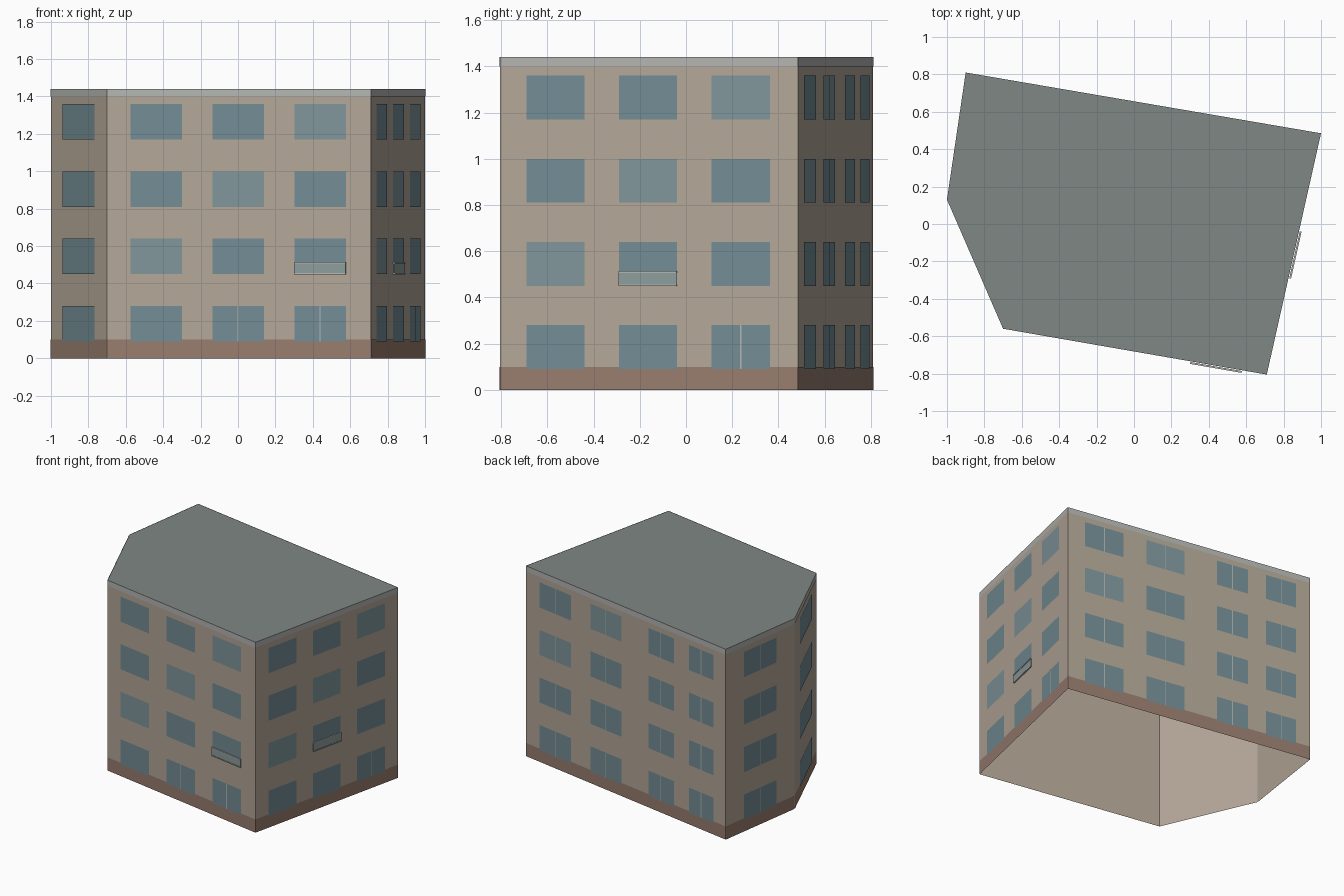
import bpy, bmesh
from mathutils import Vector

if "Cube" in bpy.data.objects:
    bpy.data.objects.remove(bpy.data.objects["Cube"])

H = 1.44
PLAN = [Vector(p) for p in [(-0.9, 0.81), (-1.0, 0.13), (-0.7, -0.56), (0.71, -0.805), (1.0, 0.485)]]
FLOORS = [(0.09, 0.28), (0.45, 0.64), (0.81, 1.0), (1.17, 1.36)]


def material(name, r, g, b):
    m = bpy.data.materials.new(name)
    m.diffuse_color = tuple((c / 255) ** 2.2 for c in (r, g, b)) + (1,)
    m.use_nodes = True
    m.node_tree.nodes["Principled BSDF"].inputs["Base Color"].default_value = m.diffuse_color
    return m


WALL = material("render_tan", 178, 165, 150)
PLINTH = material("plinth_brown", 150, 124, 110)
TRIM = material("trim_grey", 178, 180, 177)
ROOF = material("roof_grey", 126, 134, 130)
GLASS = material("glass", 114, 139, 147)
PALE = material("glass_pale", 126, 148, 153)
PANEL = material("balcony_panel", 140, 155, 155)


def mesh_object(name, polygons, mat):
    bm = bmesh.new()
    for poly in polygons:
        bm.faces.new([bm.verts.new(p) for p in poly])
    bmesh.ops.remove_doubles(bm, verts=bm.verts, dist=1e-5)
    me = bpy.data.meshes.new(name)
    bm.to_mesh(me)
    bm.free()
    me.materials.append(mat)
    ob = bpy.data.objects.new(name, me)
    bpy.context.collection.objects.link(ob)
    return ob


def rect(side, u0, u1, z0, z1, out):
    """Upright rectangle on a side of the plan; u runs 0-1 along the wall."""
    a, b = PLAN[side], PLAN[(side + 1) % 5]
    d = b - a
    n = Vector((d.y, -d.x)).normalized() * out
    p, q = a + d * u0 + n, a + d * u1 + n
    return [(p.x, p.y, z0), (q.x, q.y, z0), (q.x, q.y, z1), (p.x, p.y, z1)]


def bar(name, side, u0, u1, z0, z1, out0, out1, mat):
    """Thin box standing off a wall."""
    i, o = rect(side, u0, u1, z0, z1, out0), rect(side, u0, u1, z0, z1, out1)
    quads = [[i[k], i[(k + 1) % 4], o[(k + 1) % 4], o[k]] for k in range(4)]
    return mesh_object(name, [o, i[::-1]] + [[v for v in q[::-1]] for q in quads], mat)


def ring(name, z0, z1, out, mat):
    return mesh_object(name, [rect(s, 0, 1, z0, z1, out) for s in range(5)], mat)


# Shell: open underneath, with plinth and roof edge bands
ring("walls", 0, H, 0, WALL)
ring("plinth", 0, 0.10, 0.002, PLINTH)
ring("roof_edge", 1.40, H, 0.002, TRIM)
mesh_object("roof", [[(p.x, p.y, H) for p in PLAN]], ROOF)

# Window columns per side: (start, end) along the wall
THREE = [(0.089, 0.284), (0.4, 0.595), (0.711, 0.906)]
COLUMNS = {
    0: [(0.26, 0.73)],
    1: [(0.215, 0.785)],
    2: THREE,
    3: THREE,
    4: [(0.07, 0.228), (0.324, 0.481), (0.614, 0.743), (0.817, 0.942)],
}
clear, pale, mullions = [], [], []
for side, cols in COLUMNS.items():
    for c, (u0, u1) in enumerate(cols):
        for f, (z0, z1) in enumerate(FLOORS):
            light = len(cols) > 1 and f - c == (2 if side == 4 else 1)
            (pale if light else clear).append(rect(side, u0, u1, z0, z1, 0.004))
            # Split panes on the back and left, and at the street doors
            if side in (0, 4) or (f == 0 and (side, c) in {(2, 1), (2, 2), (3, 2)}):
                m = (u0 + u1) / 2
                w = 0.003 / (PLAN[(side + 1) % 5] - PLAN[side]).length
                mullions.append(rect(side, m - w, m + w, z0, z1, 0.006))
mesh_object("windows", clear, GLASS)
mesh_object("pale_windows", pale, PALE)
mesh_object("mullions", mullions, TRIM)

# Shallow window balconies on the front and right
for side, c in ((2, 2), (3, 1)):
    u0, u1 = THREE[c]
    bar("balcony_panel", side, u0, u1, 0.455, 0.51, 0.006, 0.011, PANEL)
    bar("balcony_rail", side, u0, u1, 0.507, 0.514, 0.004, 0.014, TRIM)
    bar("balcony_base", side, u0, u1, 0.449, 0.456, 0.004, 0.014, TRIM)
